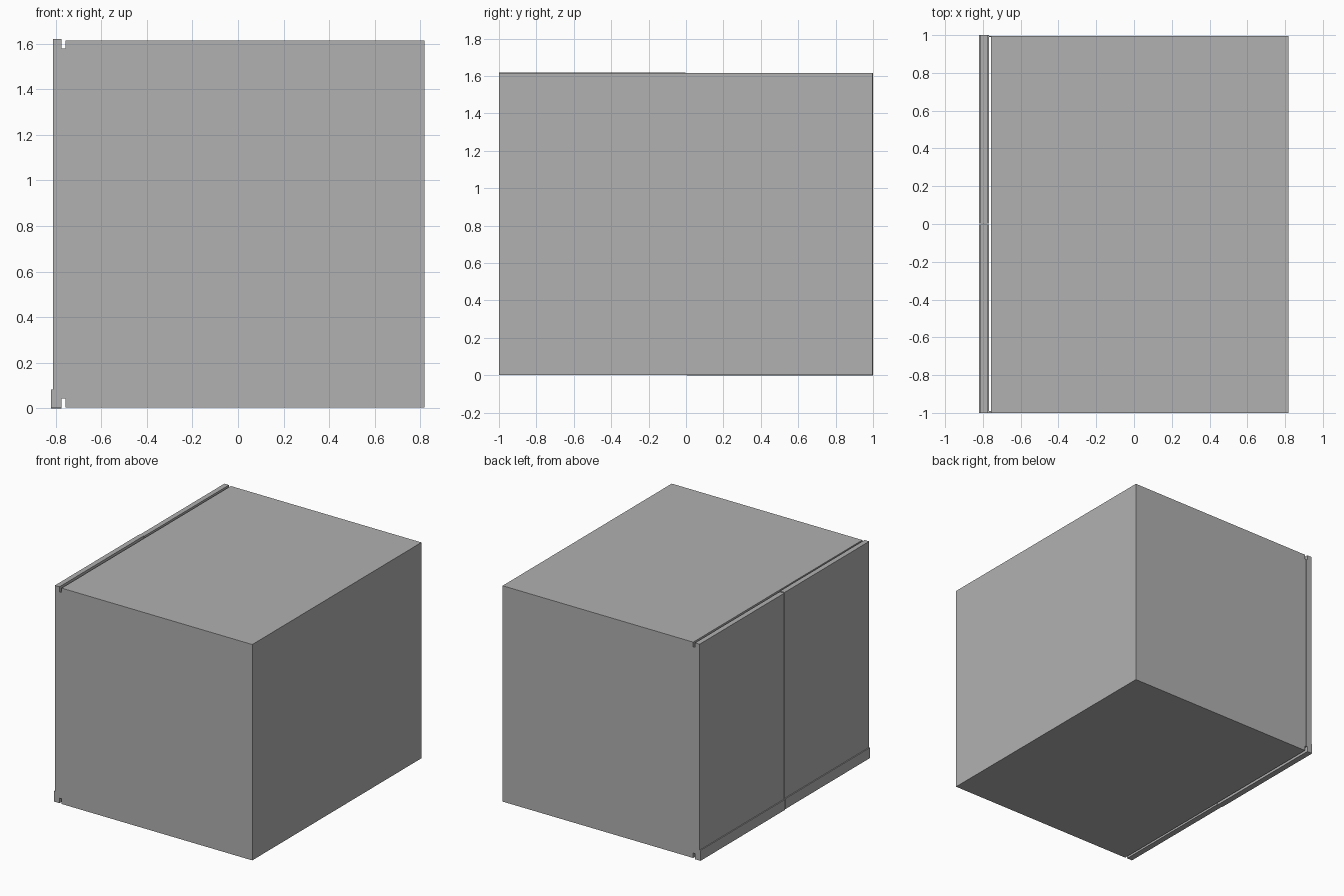
import bpy

if "Cube" in bpy.data.objects:
    bpy.data.objects.remove(bpy.data.objects["Cube"])

grey = bpy.data.materials.new("dark_grey")
grey.diffuse_color = (0.44, 0.44, 0.44, 1)
grey.use_nodes = True
grey.node_tree.nodes["Principled BSDF"].inputs["Base Color"].default_value = grey.diffuse_color


def box(name, x, y, z):
    """Axis-aligned grey box from (min, max) ranges."""
    bpy.ops.mesh.primitive_cube_add(
        size=1, location=[(r[0] + r[1]) / 2 for r in (x, y, z)])
    ob = bpy.context.object
    ob.name = name
    ob.scale = [r[1] - r[0] for r in (x, y, z)]
    bpy.ops.object.transform_apply(location=False, rotation=False, scale=True)
    ob.data.materials.append(grey)
    return ob


GAP = 0.002      # half of the slit between the doors
DOOR_BACK = -0.775
BODY_FACE = -0.757
BODY_BACK = 0.996

# main cabinet body
box("cabinet_body", (BODY_FACE, 0.818), (-1, BODY_BACK), (0.003, 1.615))

# two doors, each with a kick strip and a gasket; one sits slightly higher
for side, y, base in (("front", (-1, -GAP), 0.004), ("back", (GAP, 1), 0.0)):
    box(side + "_door", (-0.813, DOOR_BACK), y, (base, base + 1.616))
    box(side + "_kick_strip", (-0.82, -0.813), y, (base, base + 0.078))
    box(side + "_gasket", (DOOR_BACK, -0.768), y, (0.042, 1.58))

# thin side plates closing the gap between doors and body
for side, y in (("front", (-1, -0.991)), ("back", (0.989, BODY_BACK))):
    box(side + "_side_plate", (DOOR_BACK, BODY_FACE), y, (0.042, 1.58))
